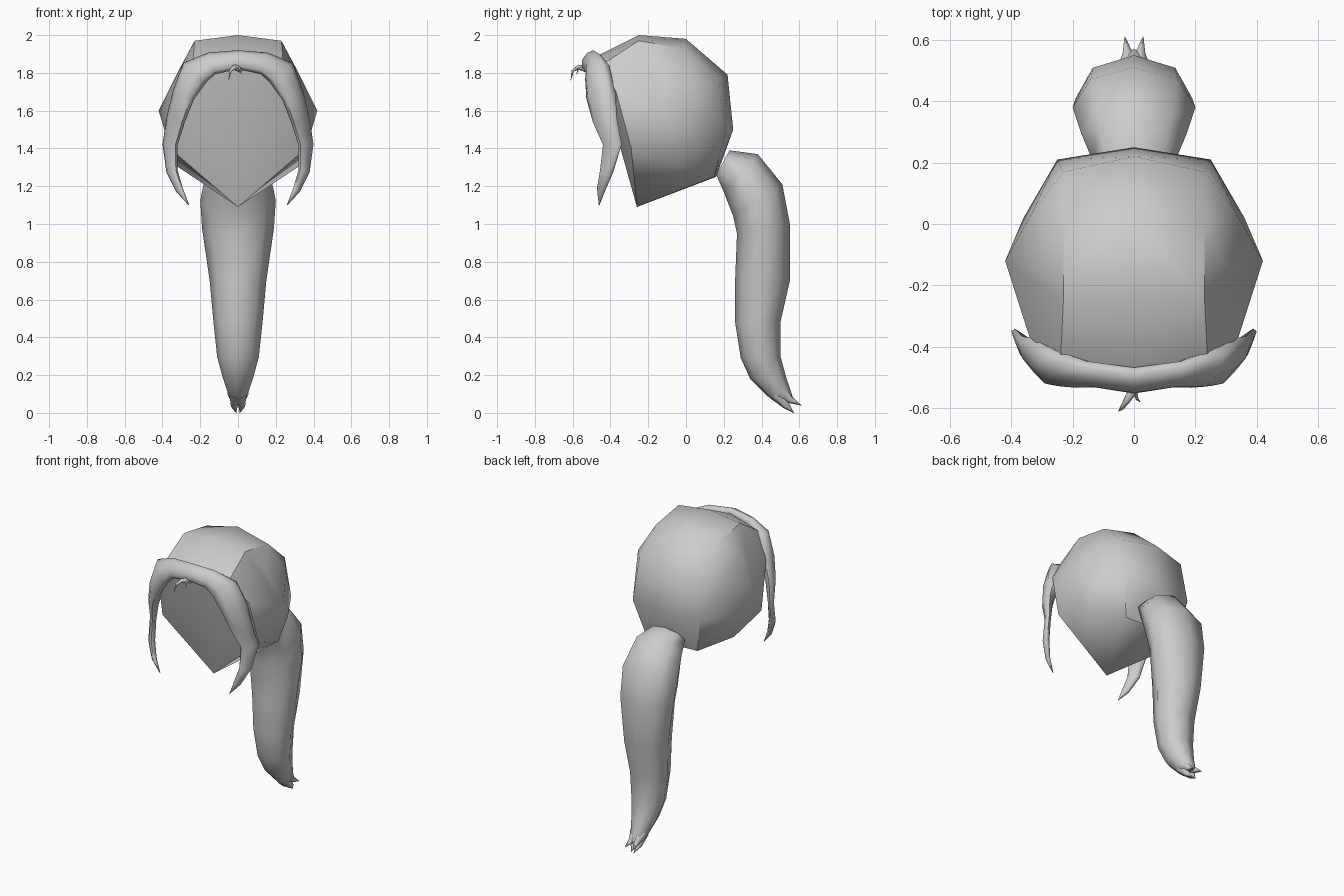
import bpy, bmesh, math
from mathutils import Vector

cube = bpy.data.objects.get("Cube")
if cube:
    bpy.data.objects.remove(cube, do_unlink=True)

grey = bpy.data.materials.new("hair grey")
grey.diffuse_color = (0.6, 0.6, 0.6, 1)
grey.use_nodes = True
grey.node_tree.nodes["Principled BSDF"].inputs["Base Color"].default_value = (0.6, 0.6, 0.6, 1)


def finish(bm, name, angle):
    """Turn the bmesh into a smooth shaded object with sharp creases kept."""
    bmesh.ops.recalc_face_normals(bm, faces=bm.faces)
    mesh = bpy.data.meshes.new(name)
    bm.to_mesh(mesh)
    bm.free()
    mesh.materials.append(grey)
    obj = bpy.data.objects.new(name, mesh)
    bpy.context.collection.objects.link(obj)
    bpy.ops.object.select_all(action='DESELECT')
    obj.select_set(True)
    bpy.context.view_layer.objects.active = obj
    bpy.ops.object.shade_smooth_by_angle(angle=math.radians(angle))


def loft(name, rings, sides=8):
    """Skin elliptical rings given as (centre, half axis, other half axis)."""
    bm = bmesh.new()
    rows = []
    for c, a, b in rings:
        row = []
        for i in range(sides):
            t = 2 * math.pi * i / sides
            row.append(bm.verts.new(Vector(c) + Vector(a) * math.cos(t) + Vector(b) * math.sin(t)))
        rows.append(row)
    for r, s in zip(rows, rows[1:]):
        for i in range(sides):
            j = (i + 1) % sides
            bm.faces.new((r[i], r[j], s[j], s[i]))
    bm.faces.new(rows[0])
    bm.faces.new(rows[-1])
    finish(bm, name, 70)


def spike(name, path, radius):
    """Thin lock that tapers to a point along its path."""
    pts = [Vector(p) for p in path]
    rings = []
    for i, p in enumerate(pts):
        d = (pts[min(i + 1, len(pts) - 1)] - pts[max(i - 1, 0)]).normalized()
        a = d.cross(Vector((1, 0, 0))).normalized()
        r = max(radius * (1 - i / (len(pts) - 1)), 0.001)
        rings.append((p, a * r, d.cross(a) * r))
    loft(name, rings, 6)


# Cap: faceted shell over the skull, closed underneath by a fan to one low point
half_cap = [
    (0, -0.25, 2.0), (0.23, -0.25, 1.97), (0, 0, 1.98), (0.23, -0.01, 1.93),
    (0, 0.22, 1.79), (0.23, 0.17, 1.77), (0, 0.25, 1.5), (0.25, 0.21, 1.5),
    (0, 0.16, 1.25), (0.19, 0.15, 1.25), (0.33, 0.04, 1.75), (0.36, 0.02, 1.47),
    (0.31, -0.15, 1.82), (0.42, -0.12, 1.6), (0.33, -0.04, 1.31),
    (0, -0.47, 1.89), (0.24, -0.45, 1.84), (0.34, -0.37, 1.7), (0.36, -0.29, 1.4),
    (0.21, -0.43, 1.7), (0, -0.26, 1.09),
]
bm = bmesh.new()
for x, y, z in half_cap:
    bm.verts.new((x, y, z))
    if x:
        bm.verts.new((-x, y, z))
hull = bmesh.ops.convex_hull(bm, input=bm.verts)
spare = {v for v in hull["geom_interior"] + hull["geom_unused"] if isinstance(v, bmesh.types.BMVert)}
bmesh.ops.delete(bm, geom=list(spare), context='VERTS')
bmesh.ops.dissolve_limit(bm, angle_limit=math.radians(2), verts=bm.verts, edges=bm.edges)
finish(bm, "hair_cap", 45)

# Ponytail: inner (y, z), outer (y, z) and half width of each ring
tail = [
    ((0.16, 1.26), (0.23, 1.39), 0.13),
    ((0.2, 1.17), (0.38, 1.37), 0.17),
    ((0.25, 1.04), (0.51, 1.21), 0.2),
    ((0.27, 0.95), (0.55, 1.0), 0.19),
    ((0.26, 0.7), (0.55, 0.7), 0.15),
    ((0.26, 0.48), (0.5, 0.48), 0.13),
    ((0.29, 0.29), (0.5, 0.3), 0.11),
    ((0.34, 0.18), (0.53, 0.19), 0.08),
    ((0.43, 0.09), (0.56, 0.1), 0.05),
    ((0.5, 0.04), (0.57, 0.07), 0.03),
]
rings = []
for (y1, z1), (y2, z2), w in tail:
    rings.append(((0, (y1 + y2) / 2, (z1 + z2) / 2), (0, (y2 - y1) / 2, (z2 - z1) / 2), (w, 0, 0)))
loft("ponytail", rings)

# Split ends of the ponytail
for side, s in (("left", 1), ("right", -1)):
    spike("tail_upper_end_" + side, [(s * 0.02, 0.5, 0.11), (s * 0.02, 0.55, 0.07), (s * 0.03, 0.61, 0.04)], 0.04)
    spike("tail_lower_end_" + side, [(s * 0.01, 0.48, 0.1), (s * 0.02, 0.53, 0.04), (s * 0.01, 0.57, 0)], 0.04)

# Fringe: arched roll with a long strand down each side; centre,
# half thickness across the arch, lean back of its outer rim, half depth in y
half_fringe = [
    ((0, -0.51, 1.87), 0.05, 0.02, 0.04),
    ((0.14, -0.49, 1.85), 0.06, 0.02, 0.04),
    ((0.23, -0.47, 1.8), 0.08, 0.03, 0.06),
    ((0.29, -0.45, 1.68), 0.06, 0.04, 0.07),
    ((0.33, -0.43, 1.55), 0.05, 0.04, 0.05),
    ((0.36, -0.39, 1.42), 0.04, 0.04, 0.03),
    ((0.35, -0.42, 1.28), 0.03, 0.02, 0.03),
    ((0.31, -0.45, 1.18), 0.02, 0.01, 0.02),
    ((0.26, -0.46, 1.1), 0.002, 0, 0.002),
]
full = [((-x, y, z), r, lean, d) for (x, y, z), r, lean, d in reversed(half_fringe[1:])] + half_fringe
rings = []
for i, (c, r, lean, d) in enumerate(full):
    before, after = full[max(i - 1, 0)][0], full[min(i + 1, len(full) - 1)][0]
    t = Vector((after[0] - before[0], 0, after[2] - before[2])).normalized()
    rings.append((c, (-t.z * r, lean, t.x * r), (0, d, 0)))
loft("fringe", rings)

# Small loose curls in the middle of the fringe
spike("long_curl", [(0.01, -0.52, 1.82), (-0.02, -0.57, 1.83), (-0.04, -0.6, 1.81), (-0.05, -0.61, 1.76)], 0.02)
spike("short_curl", [(0, -0.53, 1.83), (0.01, -0.57, 1.82), (0.02, -0.58, 1.79)], 0.01)
